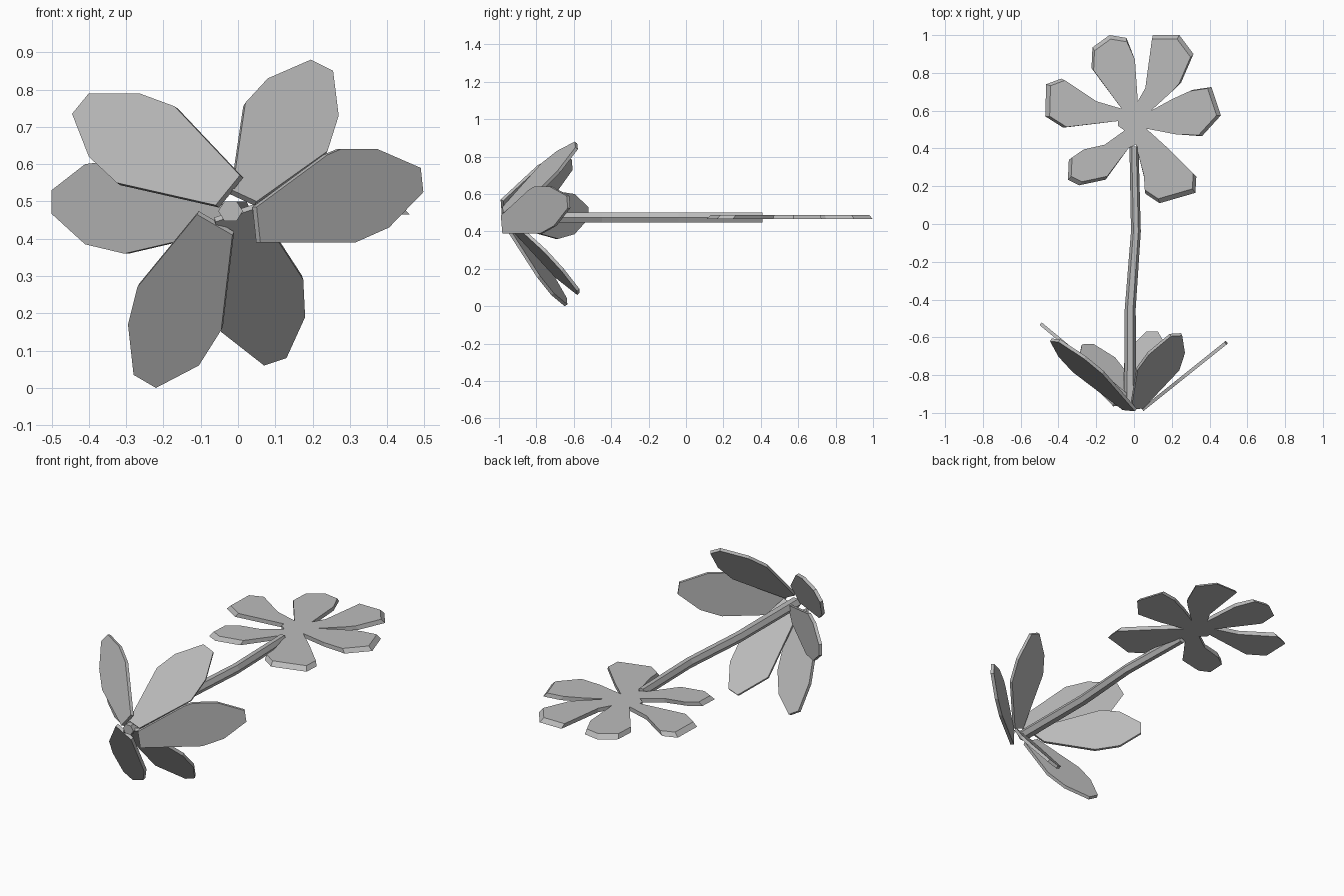
import bpy, bmesh, math
from mathutils import Vector

grey = bpy.data.materials.new("plain grey")
grey.diffuse_color = (0.5, 0.5, 0.5, 1)


def loft(name, rings):
    """Closed solid from matching rings of points, capped at both ends."""
    bm = bmesh.new()
    vs = [[bm.verts.new(p) for p in ring] for ring in rings]
    n = len(vs[0])
    for a, b in zip(vs, vs[1:]):
        for i in range(n):
            j = (i + 1) % n
            bm.faces.new((a[i], a[j], b[j], b[i]))
    bm.faces.new(vs[0][::-1])
    bm.faces.new(vs[-1])
    bmesh.ops.recalc_face_normals(bm, faces=bm.faces)
    me = bpy.data.meshes.new(name)
    bm.to_mesh(me)
    bm.free()
    me.materials.append(grey)
    ob = bpy.data.objects.new(name, me)
    bpy.context.collection.objects.link(ob)
    return ob


# flat six-petal flower head, tips sloped inward toward the top
head = [
    (.02, .65), (.06, .72), (.10, 1.0), (.24, 1.0), (.315, .90), (.25, .75), (.205, .705),
    (.09, .60), (.20, .66), (.31, .71), (.41, .725), (.46, .575), (.36, .465), (.22, .475),
    (.065, .505), (.17, .41), (.33, .25), (.325, .165), (.135, .11), (.06, .16), (.055, .24),
    (.01, .42), (-.03, .40), (-.15, .235), (-.29, .205), (-.35, .235), (-.345, .34),
    (-.28, .385), (-.155, .42), (-.05, .495), (-.085, .52), (-.085, .545),
    (-.375, .51), (-.47, .57), (-.465, .74), (-.385, .77), (-.20, .65),
    (-.065, .61), (-.225, .825), (-.22, .935), (-.13, 1.0), (-.04, .985), (.005, .87)]
centre = Vector((0, .58))
top = []
for p in head:
    d = Vector(p) - centre
    k = .95 if d.length > .3 else 1
    top.append((centre.x + d.x * k, centre.y + d.y * k, .488))
loft("flower_head", [[(x, y, .465) for x, y in head], top])

# six-sided bent stem
path = [(-.02, -.98, .033), (-.02, -.45, .029), (.01, -.04, .026), (0, .41, .024)]
loft("stem", [[(x + r * math.cos(i * math.pi / 3), y,
                .474 + .026 * math.sin(i * math.pi / 3) / .866)
               for i in range(6)] for x, y, r in path])


# leaf blades: front outline (x, z), sloping back along their own axis
def leaf(name, outline, axis, y0, slope, thick=.018):
    ax = Vector(axis).normalized()
    front = []
    for x, z in outline:
        d = x * ax.x + (z - .5) * ax.y
        front.append(Vector((x, max(-1, y0 + slope * d), z)))
    normal = Vector((-slope * ax.x, 1, -slope * ax.y)).normalized()
    loft(name, [front, [p + normal * thick for p in front]])


leaf("leaf_upper_right", [(.195, .88), (.255, .85), (.27, .73), (.24, .635), (.05, .50),
                          (-.015, .53), (.02, .765), (.08, .83)], (.5, .866), -1.0, .95)
leaf("leaf_right", [(.49, .59), (.497, .525), (.405, .43), (.315, .39), (.06, .39),
                    (.05, .485), (.24, .625), (.275, .64), (.375, .64)], (1, 0), -1.03, .8)
leaf("leaf_lower_right", [(.175, .29), (.18, .19), (.13, .08), (.07, .06), (-.045, .15),
                          (-.06, .445), (.045, .48), (.11, .39)], (.3, -.95), -1.0, .95)
leaf("leaf_lower_left", [(-.11, .465), (-.015, .41), (-.045, .155), (-.105, .06), (-.22, 0),
                         (-.28, .035), (-.295, .17), (-.27, .27)], (-.45, -.89), -1.02, .68)
leaf("leaf_left", [(-.50, .53), (-.50, .467), (-.41, .385), (-.305, .36), (-.09, .41),
                   (-.04, .465), (-.04, .49), (-.33, .61), (-.41, .60)], (-1, 0), -.95, .83)
leaf("leaf_upper_left", [(-.40, .79), (-.265, .79), (-.17, .755), (.005, .57), (-.06, .49),
                         (-.325, .55), (-.40, .62), (-.445, .735)], (-.82, .57), -1.02, .8)
